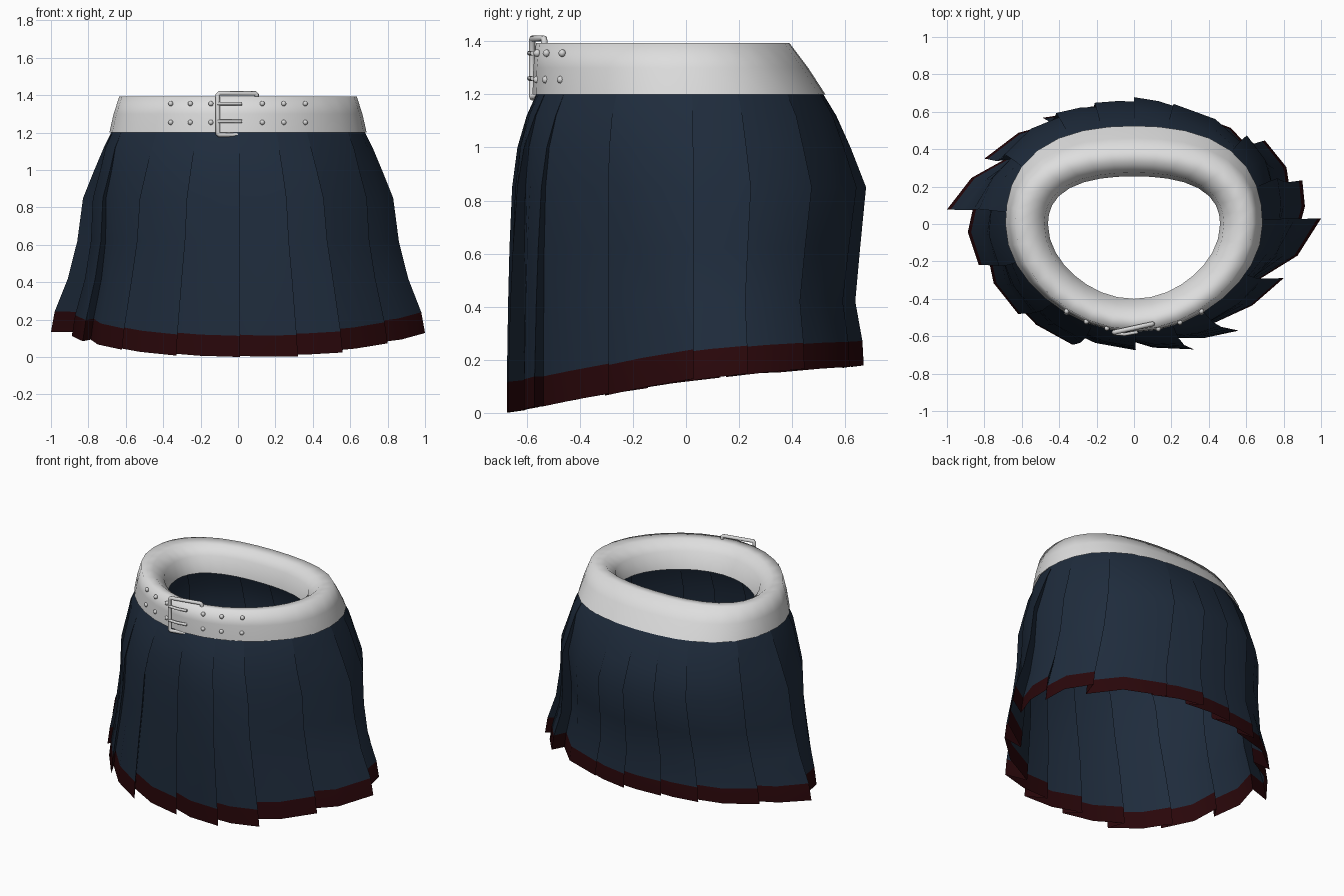
import bpy, bmesh
from math import pi, sin, cos, atan2, hypot, sqrt
from mathutils import Vector

if "Cube" in bpy.data.objects:
    bpy.data.objects.remove(bpy.data.objects["Cube"])


def material(name, rgb):
    m = bpy.data.materials.new(name)
    m.diffuse_color = (*rgb, 1)
    m.use_nodes = True
    m.node_tree.nodes["Principled BSDF"].inputs["Base Color"].default_value = m.diffuse_color
    return m


NAVY = material("navy cloth", (0.0135, 0.025, 0.046))
RED = material("dark red trim", (0.022, 0.002, 0.003))
WHITE = material("white leather", (0.73, 0.73, 0.73))
METAL = material("pale metal", (0.68, 0.68, 0.68))


def boxy(a):
    """Outline slightly squared at the back, slightly tapered in front."""
    return 1 + (0.06 if sin(a) > 0 else -0.025) * sin(2 * a) ** 2


def oval(a, rx, front, back, r=1.0):
    k = r * boxy(a)
    return k * rx * cos(a), k * (back if sin(a) > 0 else front) * sin(a)


def loft(name, rings, mats, trim_row=None):
    """Closed rings, listed from top to bottom along the outside."""
    bm = bmesh.new()
    rows = [[bm.verts.new(p) for p in ring] for ring in rings]
    n = len(rows[0])
    for k, (up, low) in enumerate(zip(rows, rows[1:])):
        for i in range(n):
            j = (i + 1) % n
            f = bm.faces.new((up[i], low[i], low[j], up[j]))
            f.material_index = 1 if k == trim_row else 0
    me = bpy.data.meshes.new(name)
    bm.to_mesh(me)
    bm.free()
    for m in mats:
        me.materials.append(m)
    ob = bpy.data.objects.new(name, me)
    bpy.context.collection.objects.link(ob)
    bpy.ops.object.select_all(action='DESELECT')
    ob.select_set(True)
    bpy.context.view_layer.objects.active = ob
    return ob


# Pleated skirt: hem tips of the pleats, counterclockwise from the right,
# with the inward step of the fold at each tip
TIPS = [(1.0, 0.03, 0.88), (0.9, 0.24, 0.91), (0.70, 0.46, 0.88),
        (0.25, 0.635, 0.95), (0.0, 0.69, 0.93), (-0.25, 0.645, 0.93),
        (-0.49, 0.585, 0.94), (-0.80, 0.36, 0.89), (-1.0, 0.08, 0.86),
        (-0.83, -0.22, 0.91), (-0.62, -0.48, 0.94), (-0.33, -0.645, 0.90),
        (0.01, -0.675, 0.90), (0.32, -0.67, 0.88), (0.56, -0.57, 0.88),
        (0.80, -0.29, 0.88)]
# Height, half width, front reach, back reach, pleat depth
LEVELS = [(1.22, 0.67, 0.555, 0.505, 0.0), (1.12, 0.72, 0.60, 0.565, 0.08),
          (1.0, 0.77, 0.635, 0.615, 0.35), (0.85, 0.83, 0.655, 0.67, 0.55),
          (0.62, 0.86, 0.665, 0.645, 0.75), (0.42, 0.91, 0.67, 0.625, 0.9),
          (0.2, 0.98, 0.675, 0.65, 1.0), (0.1, 1.0, 0.675, 0.655, 1.0)]


def tip_polar(p):
    a = atan2(p[1] / 0.675, p[0])
    return a, hypot(p[0], p[1] / 0.675) / boxy(a)


def skirt_ring(k):
    z, rx, front, back, depth = LEVELS[k]
    ring = []
    for i, p in enumerate(TIPS):
        a0, r0 = tip_polar(p)
        a1, r1 = tip_polar(TIPS[(i + 1) % len(TIPS)])
        if a1 < a0:
            a1 += 2 * pi
        va, vr = a0 - 0.11 * depth, r0 * p[2]     # tucked-in fold
        cols = [(a0, r0), (va, vr), ((va + a1) / 2, (vr + r1) / 2 * 1.01)]
        for a, r in cols:
            x, y = oval(a, rx, front, back, 1 + (r - 1) * depth)
            h = z
            if k >= len(LEVELS) - 2:               # slanted hem
                h = 0.095 + (0.14 if y < 0 else 0.125) * y + 0.03 * x * x
                if k == len(LEVELS) - 2:
                    h += 0.113 - 0.03 * max(y, 0)
            ring.append((x, y, h))
    return ring


skirt = loft("pleated_skirt", [skirt_ring(k) for k in range(len(LEVELS))],
             [NAVY, RED], len(LEVELS) - 2)
bpy.ops.object.shade_smooth_by_angle(angle=0.6)

# Padded belt: inner edge, over the top, down the outside
BELT = [(1.22, 0.46, 0.40, 0.255), (1.33, 0.48, 0.44, 0.275),
        (1.385, 0.55, 0.50, 0.32), (1.393, 0.635, 0.565, 0.39),
        (1.30, 0.665, 0.575, 0.46), (1.20, 0.688, 0.578, 0.525)]
SIDES = 32
loft("belt", [[(*oval(2 * pi * i / SIDES, rx, f, b), z) for i in range(SIDES)]
              for z, rx, f, b in BELT], [WHITE])
bpy.ops.object.shade_smooth()

# Rivets in two rows along the front of the belt
for x in (-0.36, -0.255, -0.145, 0.13, 0.245, 0.36):
    for z in (1.255, 1.355):
        rx = 0.65 + 0.2 * (1.355 - z)
        y = -0.574 * sqrt(1 - (x / rx) ** 2) * (1 - 0.12 * x * x / rx)
        bpy.ops.mesh.primitive_uv_sphere_add(segments=10, ring_count=6,
                                             radius=0.014, location=(x, y, z))
        ob = bpy.context.object
        ob.name = "rivet"
        ob.data.materials.append(METAL)
        bpy.ops.object.shade_smooth()


def rod(name, pts, radius, cyclic=False):
    cu = bpy.data.curves.new(name, 'CURVE')
    cu.dimensions = '3D'
    cu.bevel_depth = radius
    cu.bevel_resolution = 2
    cu.use_fill_caps = True
    sp = cu.splines.new('POLY')
    sp.points.add(len(pts) - 1)
    for q, p in zip(sp.points, pts):
        q.co = (*p, 1)
    sp.use_cyclic_u = cyclic
    cu.materials.append(METAL)
    ob = bpy.data.objects.new(name, cu)
    bpy.context.collection.objects.link(ob)


def buckle_point(x, z):
    return Vector((x, -0.580 + 0.22 * (x + 0.11), z))


# Buckle frame with clipped corners, its far bar behind the leather
C = 0.008
frame = []
for x, z, sx, sz in ((-0.108, 1.188, 1, 1), (0.1, 1.188, -1, 1),
                     (0.1, 1.41, -1, -1), (-0.108, 1.41, 1, -1)):
    pair = [buckle_point(x, z + sz * C), buckle_point(x + sx * C, z)]
    frame += pair if sx * sz > 0 else pair[::-1]
rod("buckle_frame", frame, 0.0125, True)

# Two prongs
for z in (1.26, 1.355):
    rod("buckle_prong", [(-0.108, -0.586, z), (-0.05, -0.59, z),
                         (0.02, -0.578, z)], 0.009)
